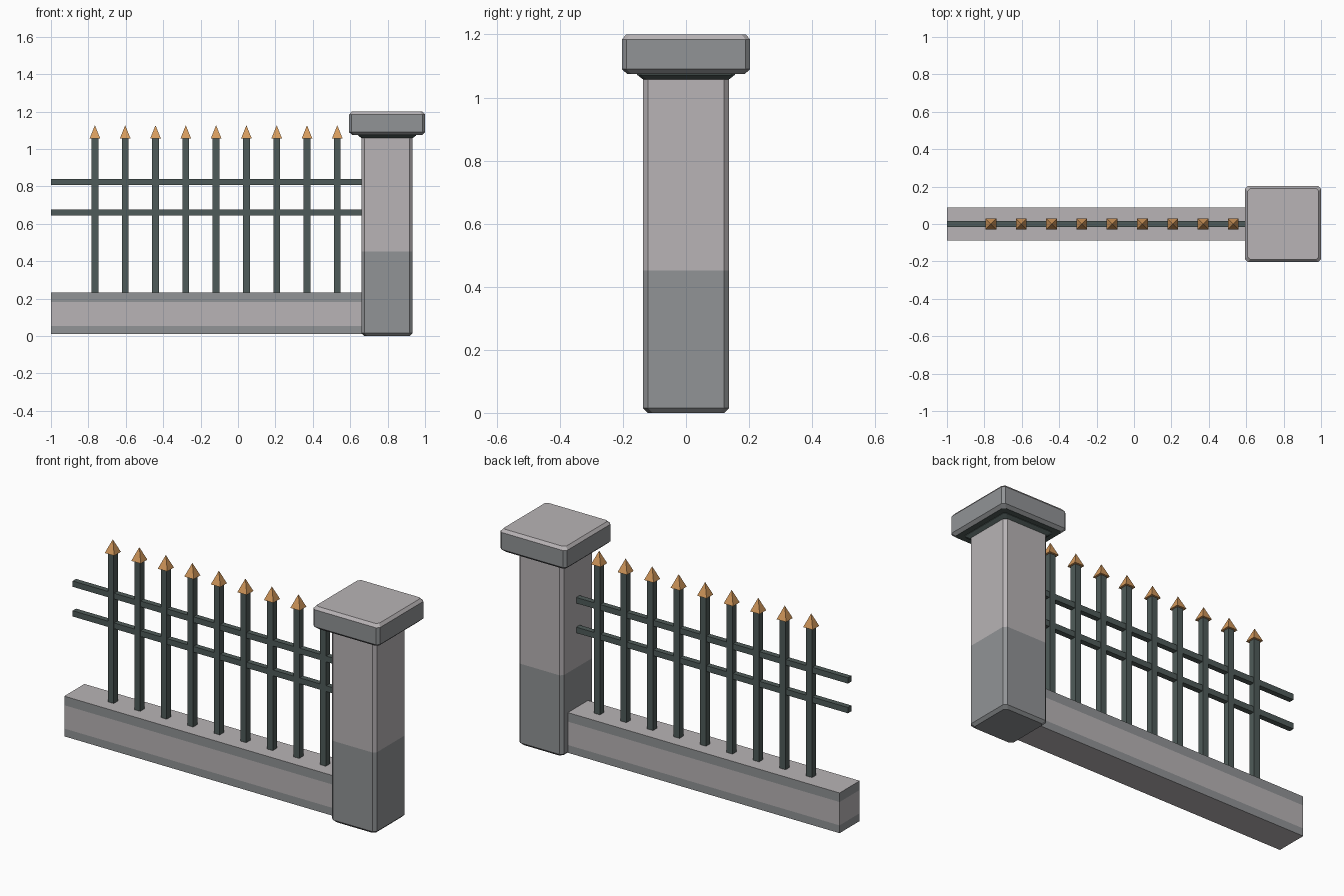
import bpy, bmesh

if "Cube" in bpy.data.objects:
    bpy.data.objects.remove(bpy.data.objects["Cube"])


def material(name, rgb):
    m = bpy.data.materials.new(name)
    m.diffuse_color = (*rgb, 1)
    m.use_nodes = True
    m.node_tree.nodes["Principled BSDF"].inputs["Base Color"].default_value = m.diffuse_color
    return m


LIGHT = material("light stone", (0.48, 0.455, 0.465))
DARK = material("dark stone", (0.285, 0.295, 0.305))
IRON = material("green iron", (0.078, 0.105, 0.100))
COPPER = material("copper", (0.68, 0.33, 0.11))


def finish(name, bm, mats, rule=None):
    bmesh.ops.recalc_face_normals(bm, faces=bm.faces[:])
    bm.normal_update()
    if rule:
        for f in bm.faces:
            f.material_index = rule(f.calc_center_median(), f.normal)
    me = bpy.data.meshes.new(name)
    bm.to_mesh(me)
    bm.free()
    for m in mats:
        me.materials.append(m)
    ob = bpy.data.objects.new(name, me)
    bpy.context.collection.objects.link(ob)
    return ob


def square_loft(name, cx, levels, corner, mats, rule=None):
    """Stack of corner-cut squares; levels are (half width, z)."""
    bm = bmesh.new()
    rings = []
    for h, z in levels:
        k = h - corner
        pts = [(h, -k), (h, k), (k, h), (-k, h), (-h, k), (-h, -k), (-k, -h), (k, -h)]
        rings.append([bm.verts.new((cx + x, y, z)) for x, y in pts])
    for a, b in zip(rings, rings[1:]):
        for i in range(8):
            j = (i + 1) % 8
            bm.faces.new((a[i], a[j], b[j], b[i]))
    bm.faces.new(rings[0][::-1])
    bm.faces.new(rings[-1])
    return finish(name, bm, mats, rule)


def box(name, x0, x1, hy, z0, z1, mats, cuts=(), rule=None):
    bm = bmesh.new()
    bmesh.ops.create_cube(bm, size=1)
    for v in bm.verts:
        v.co = (x0 if v.co.x < 0 else x1, v.co.y * 2 * hy, z0 if v.co.z < 0 else z1)
    for z in cuts:
        bmesh.ops.bisect_plane(bm, geom=bm.verts[:] + bm.edges[:] + bm.faces[:],
                               plane_co=(0, 0, z), plane_no=(0, 0, 1))
    return finish(name, bm, mats, rule)


# Stone pillar with a darker lower part
PX = 0.797
square_loft("pillar", PX, [(0.122, 0), (0.137, 0.015), (0.137, 0.452), (0.137, 1.07)],
            0.016, [LIGHT, DARK], lambda c, n: int(c.z < 0.45))

# Dark collar under the cap
square_loft("pillar_collar", PX, [(0.137, 1.058), (0.155, 1.072), (0.155, 1.08)], 0.012, [IRON])

# Cap: light top, dark sides, dark iron underside
square_loft("pillar_cap", PX, [(0.187, 1.075), (0.203, 1.09), (0.203, 1.184), (0.19, 1.2)],
            0.014, [LIGHT, DARK, IRON],
            lambda c, n: 2 if n.z < -0.9 else (0 if n.z > 0.4 else 1))

# Low wall with dark bands along the top and bottom of its sides
box("low_wall", -1, 0.68, 0.088, 0.01, 0.232, [LIGHT, DARK], (0.053, 0.182),
    lambda c, n: int(abs(n.z) < 0.5 and not 0.053 < c.z < 0.182))

# Horizontal rails
for i, z in enumerate((0.66, 0.824)):
    box(f"rail_{i + 1}", -1, 0.68, 0.015, z - 0.016, z + 0.016, [IRON])

# Upright bars with pyramid tips
for i in range(9):
    x = -0.765 + i * 0.162
    box(f"bar_{i + 1}", x - 0.018, x + 0.018, 0.018, 0.22, 1.06, [IRON])
    bm = bmesh.new()
    base = [bm.verts.new((x + sx * 0.029, sy * 0.029, 1.055))
            for sx, sy in ((-1, -1), (1, -1), (1, 1), (-1, 1))]
    tip = bm.verts.new((x, 0, 1.127))
    bm.faces.new(base[::-1])
    for j in range(4):
        bm.faces.new((base[j], base[(j + 1) % 4], tip))
    finish(f"bar_tip_{i + 1}", bm, [COPPER])
